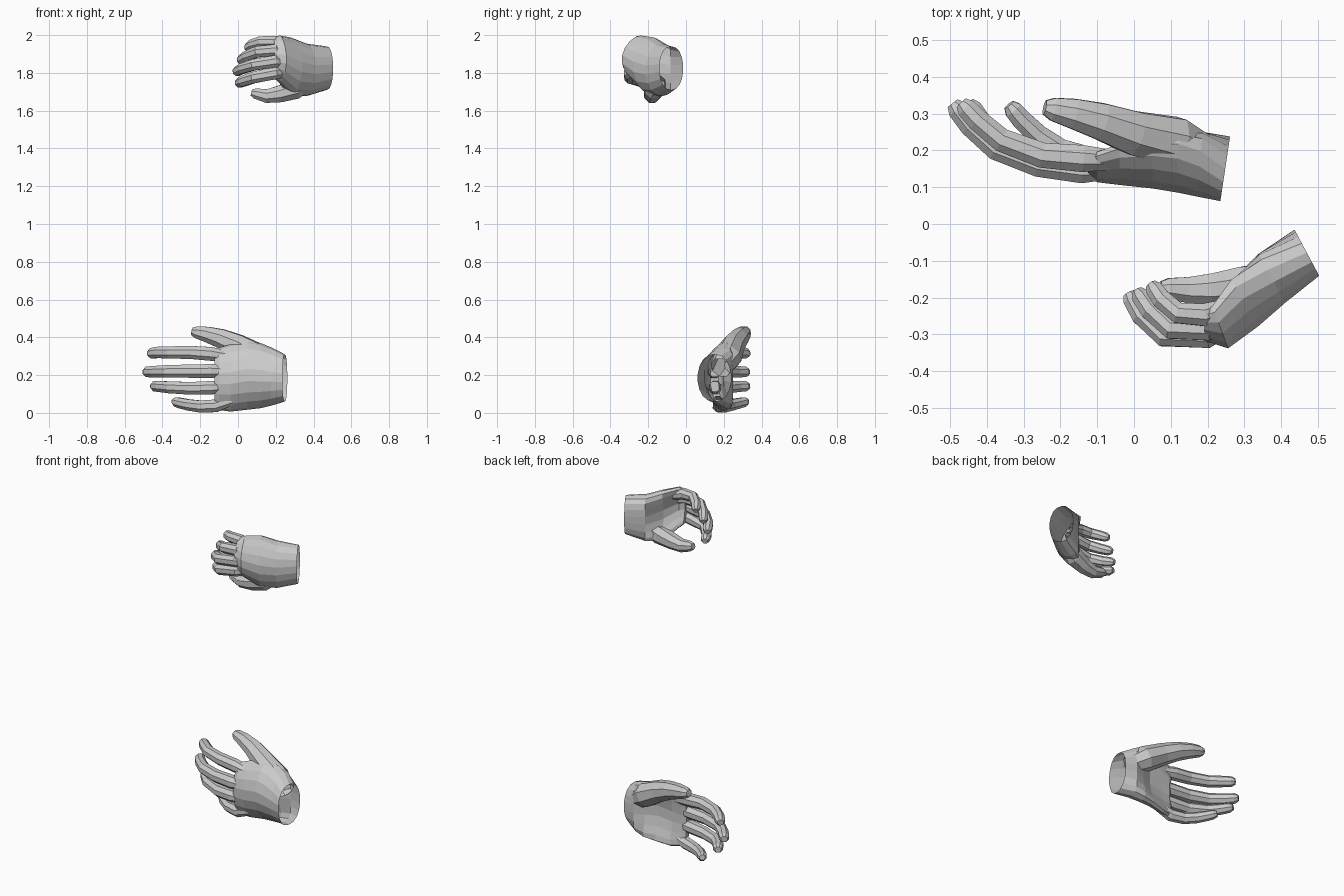
import bpy, bmesh, math
from mathutils import Vector

UP = Vector((0, 0, 1))


def skin(bm, rings):
    # skin over point rings: open at the root, closed at the far end
    vs = [[bm.verts.new(p) for p in r] for r in rings]
    n = len(rings[0])
    faces = []
    for a, b in zip(vs, vs[1:]):
        for i in range(n):
            j = (i + 1) % n
            faces.append(bm.faces.new((a[i], a[j], b[j], b[i])))
    if n > 8:
        # palm end: bridge the cupped outline across its thickness
        e = vs[-1]
        for i in range(n // 2):
            quad = (e[i], e[i + 1], e[(n - i - 1) % n], e[(n - i) % n])
            faces.append(bm.faces.new(list(dict.fromkeys(quad))))
    else:
        faces.append(bm.faces.new(vs[-1]))
    bmesh.ops.recalc_face_normals(bm, faces=faces)


def palm_ring(x, y, z, half_w, half_t, cup, hollow, dx, dy, n=18):
    # cupped oval section: wide along z, thick along (dx, dy), hollowed on the palm side
    d = Vector((dx, dy, 0)).normalized()
    ring = []
    for i in range(n):
        a = 2 * math.pi * i / n
        u, v = math.cos(a), math.sin(a)
        v = math.copysign(abs(v) ** 0.85, v)
        off = half_t * v + cup * u * u - hollow * max(v, 0) * (1 - u * u)
        ring.append(Vector((x, y, z)) + UP * half_w * u + d * off)
    return ring


def digit_rings(pts, r0, r1, n=8):
    # tapered tube along the bones with a rounded tip
    pts = [Vector(p) for p in pts]
    last = len(pts) - 1
    rad = [r0 + (r1 - r0) * i / last for i in range(last + 1)]
    rad[0] *= 0.7
    tip = (pts[-1] - pts[-2]).normalized()
    dirs = [(pts[min(i + 1, last)] - pts[max(i - 1, 0)]).normalized() for i in range(last + 1)]
    pts.append(pts[-1] + tip * r1 * 0.7)
    rad.append(r1 * 0.62)
    dirs.append(tip)
    rings = []
    for p, r, d in zip(pts, rad, dirs):
        s = (UP - d * UP.dot(d)).normalized()
        t = d.cross(s)
        rings.append([p + r * (s * math.cos(a) + t * math.sin(a))
                      for a in (2 * math.pi * (i + 0.5) / n for i in range(n))])
    return rings


def hand(name, sections, digits):
    bm = bmesh.new()
    skin(bm, [palm_ring(*s) for s in sections])
    for pts, r0, r1 in digits.values():
        skin(bm, digit_rings(pts, r0, r1))
    me = bpy.data.meshes.new(name)
    bm.to_mesh(me)
    bm.free()
    ob = bpy.data.objects.new(name, me)
    bpy.context.collection.objects.link(ob)
    return ob


# lower hand: relaxed, thumb up
hand("lower_hand", [
    (.248, .15, .185, .125, .09, 0, 0, .15, 1),
    (.18, .168, .192, .152, .096, .03, .015, .08, 1),
    (.12, .167, .197, .172, .084, .05, .025, .03, 1),
    (.05, .158, .2, .183, .064, .06, .025, 0, 1),
    (-.04, .15, .185, .178, .046, .055, .005, 0, 1),
    (-.1, .15, .18, .165, .038, .035, 0, 0, 1),
    (-.125, .15, .18, .145, .022, .03, 0, 0, 1),
], {
    "index": ([(-.06, .174, .3), (-.14, .178, .312), (-.25, .187, .32),
               (-.36, .228, .32), (-.425, .282, .32), (-.455, .314, .316)], .042, .03),
    "middle": ([(-.06, .15, .22), (-.14, .148, .221), (-.26, .163, .221),
                (-.375, .206, .22), (-.445, .268, .218), (-.48, .312, .217)], .043, .03),
    "ring": ([(-.06, .152, .14), (-.14, .154, .133), (-.25, .17, .13),
              (-.36, .22, .135), (-.415, .275, .14), (-.44, .314, .141)], .041, .029),
    "pinky": ([(-.03, .168, .065), (-.12, .175, .037), (-.2, .2, .034),
               (-.26, .24, .042), (-.305, .283, .052), (-.328, .31, .058)], .039, .027),
    "thumb": ([(.19, .185, .24), (.11, .222, .295), (0, .247, .355),
               (-.09, .279, .394), (-.165, .3, .416), (-.22, .312, .427)], .084, .034),
})

# upper hand: curled, thumb down
hand("upper_hand", [
    (.47, -.078, 1.825, .115, .072, 0, 0, -.47, .88),
    (.37, -.138, 1.816, .139, .088, .015, .025, -.48, .88),
    (.3, -.21, 1.832, .156, .08, .045, .055, -.5, .87),
    (.235, -.282, 1.872, .126, .062, .045, .035, -.35, .94),
    (.192, -.29, 1.882, .108, .03, .04, 0, -.1, 1),
], {
    "index": ([(.26, -.26, 1.81), (.2, -.296, 1.80), (.08, -.296, 1.775),
               (.025, -.24, 1.755), (.007, -.2, 1.747)], .039, .027),
    "middle": ([(.26, -.275, 1.855), (.2, -.305, 1.862), (.08, -.303, 1.842),
                (.02, -.248, 1.822), (-.005, -.205, 1.808)], .038, .027),
    "ring": ([(.26, -.26, 1.905), (.2, -.285, 1.92), (.1, -.283, 1.911),
              (.045, -.235, 1.888), (.018, -.197, 1.87)], .037, .027),
    "pinky": ([(.26, -.225, 1.945), (.19, -.247, 1.965), (.12, -.242, 1.965),
               (.075, -.205, 1.95), (.056, -.178, 1.936)], .036, .026),
    "thumb": ([(.36, -.15, 1.75), (.3, -.168, 1.713), (.22, -.178, 1.688),
               (.15, -.18, 1.677), (.092, -.175, 1.691)], .066, .03),
})
